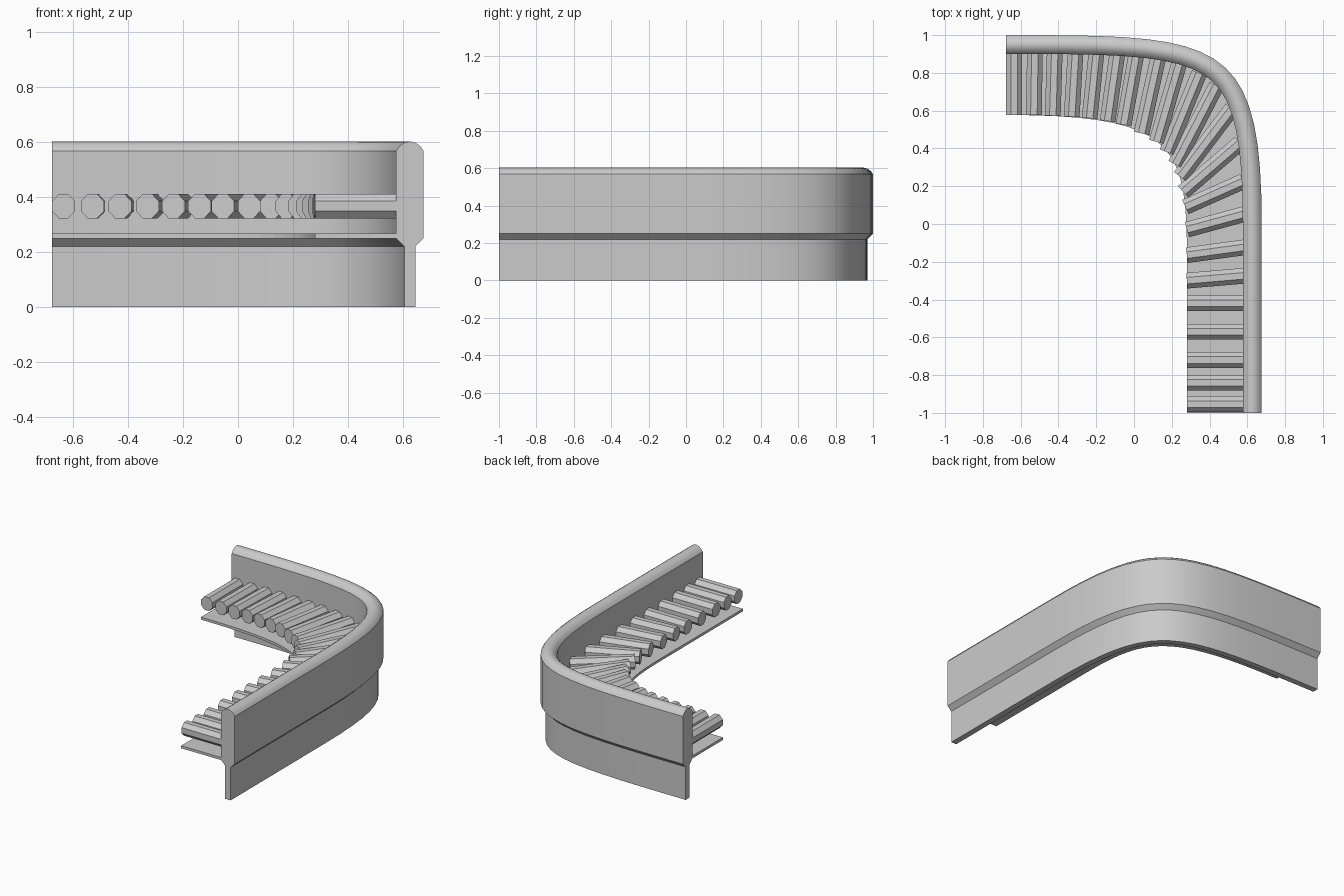
import bpy, bmesh, math
from mathutils import Vector, Matrix

if "Cube" in bpy.data.objects:
    bpy.data.objects.remove(bpy.data.objects["Cube"])

N = 18  # steps round the bend


def path(a, b, c, d):
    """Bezier bend followed by a straight run to the front end."""
    a, b, c, d = (Vector(p) for p in (a, b, c, d))
    pts = []
    for i in range(N + 1):
        t = i / N
        s = 1 - t
        pts.append(a * s**3 + b * 3 * s * s * t + c * 3 * s * t * t + d * t**3)
    pts.append(Vector((d.x, -1.0)))
    return pts


def normals(pts):
    """Horizontal normals pointing to the inside of the bend."""
    out = []
    for i in range(len(pts)):
        d = pts[min(i + 1, len(pts) - 1)] - pts[max(i - 1, 0)]
        if i == 0:
            d = Vector((1, 0))
        if i >= len(pts) - 2:
            d = Vector((0, -1))
        out.append(Vector((d.y, -d.x)).normalized())
    return out


def loft(name, rings):
    """Skin a list of closed cross-sections and cap both ends."""
    bm = bmesh.new()
    vs = [[bm.verts.new(p) for p in r] for r in rings]
    n = len(vs[0])
    for r, q in zip(vs, vs[1:]):
        for k in range(n):
            bm.faces.new((r[k], r[(k + 1) % n], q[(k + 1) % n], q[k]))
    bm.faces.new(vs[0])
    bm.faces.new(vs[-1])
    bmesh.ops.recalc_face_normals(bm, faces=bm.faces)
    me = bpy.data.meshes.new(name)
    bm.to_mesh(me)
    bm.free()
    ob = bpy.data.objects.new(name, me)
    bpy.context.collection.objects.link(ob)
    return ob


outer = path((-.677, 1), (.45, 1), (.676, 1), (.676, 0))
inner = path((-.677, .577), (.2, .577), (.28, .426), (.28, -.15))
norm = normals(outer)

# Curved wall: narrow skirt, chamfer, thick upper band with rounded top
profile = [(.03, 0), (.03, .22), (0, .25), (0, .568), (.012, .585), (.03, .598),
           (.05, .603), (.07, .598), (.088, .585), (.1, .568), (.1, .25),
           (.07, .22), (.07, 0)]
wall = loft("curved_wall", [[(*(p + n * u), z) for u, z in profile]
                            for p, n in zip(outer, norm)])
bpy.context.view_layer.objects.active = wall
wall.select_set(True)
bpy.ops.object.shade_smooth_by_angle(angle=math.radians(35))
wall.select_set(False)

# Thin shelf under the rollers
rings = []
for p, n, q in zip(outer, norm, inner):
    w = p + n * .085
    rings.append([(*q, .25), (*w, .25), (*w, .267), (*q, .267)])
loft("shelf", rings)

# Rollers: inner end and wall end of each one
rollers = [(-.635, .577, -.635, .9), (-.53, .577, -.525, .9), (-.43, .573, -.42, .9),
           (-.33, .568, -.31, .9), (-.235, .56, -.2, .895), (-.14, .545, -.09, .89),
           (-.055, .525, .01, .885), (.04, .48, .125, .865), (.12, .435, .235, .835),
           (.175, .38, .34, .785), (.22, .315, .43, .72), (.245, .25, .51, .6),
           (.26, .17, .55, .42), (.272, .09, .565, .22), (.28, -.03, .575, .05),
           (.28, -.165, .575, -.125), (.28, -.3, .575, -.275)]
rollers += [(.28, y, .575, y) for y in (-.42, -.57, -.72, -.84, -.953)]
for i, (x0, y0, x1, y1) in enumerate(rollers):
    a, b = Vector((x0, y0)), Vector((x1, y1))
    d = (b - a).normalized()
    side = Vector((-d.y, d.x))
    ends = []
    for c in (a, b + d * .015):
        ring = []
        for k in range(8):
            ang = math.tau * (k + .5) / 8
            ring.append((*(c + side * .045 * math.cos(ang)), .367 + .048 * math.sin(ang)))
        ends.append(ring)
    loft(f"roller_{i + 1}", ends)
